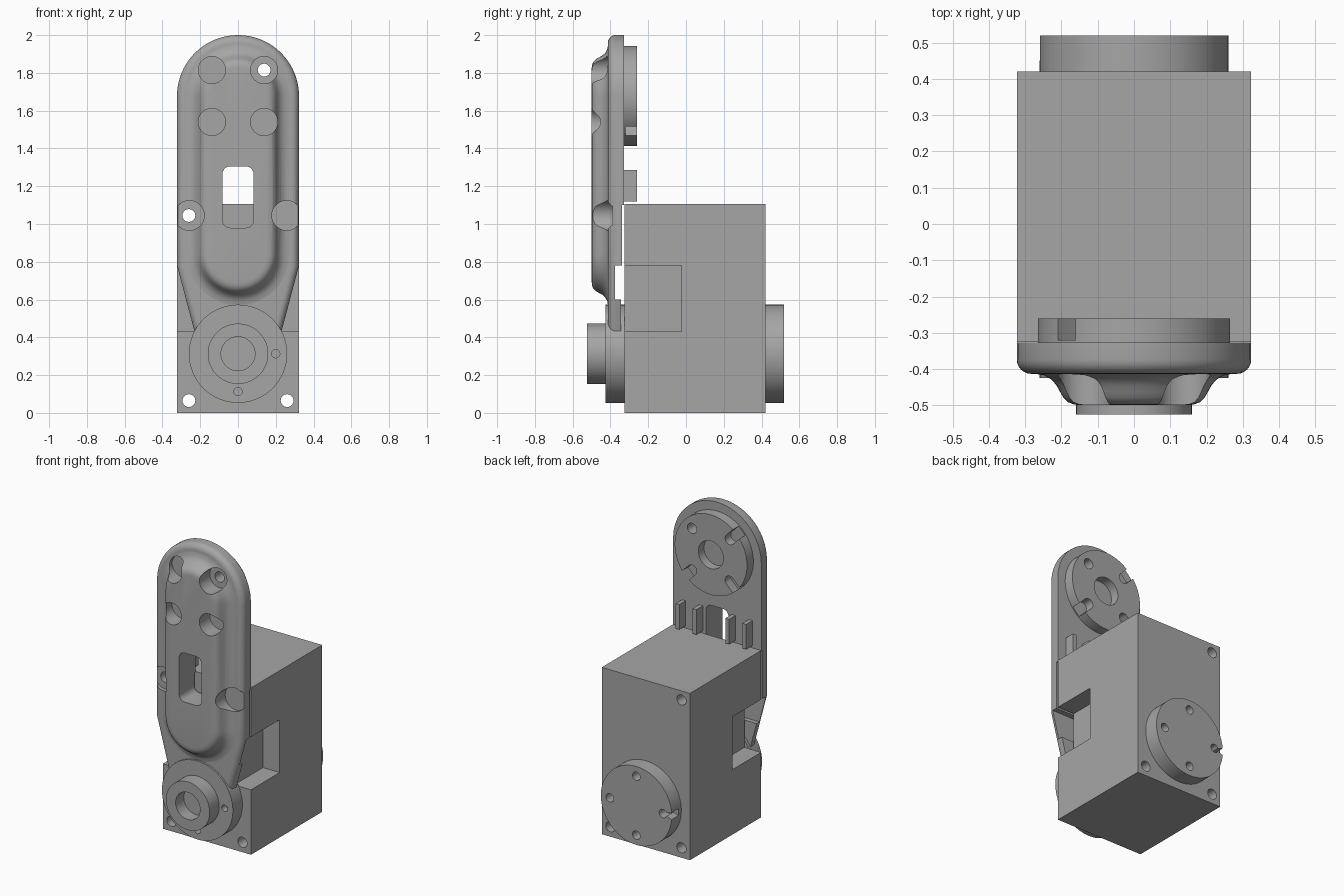
import bpy, bmesh, math
from mathutils import Matrix, Vector

cube = bpy.data.objects.get("Cube")
if cube:
    bpy.data.objects.remove(cube, do_unlink=True)

grey = bpy.data.materials.new("plain_grey")
grey.use_nodes = True
GREY = (0.38, 0.38, 0.38, 1)
grey.diffuse_color = GREY
grey.node_tree.nodes["Principled BSDF"].inputs["Base Color"].default_value = GREY


def make(name, bm):
    bmesh.ops.recalc_face_normals(bm, faces=bm.faces)
    mesh = bpy.data.meshes.new(name)
    bm.to_mesh(mesh)
    bm.free()
    mesh.materials.append(grey)
    ob = bpy.data.objects.new(name, mesh)
    bpy.context.collection.objects.link(ob)
    return ob


def box(name, x, y, z):
    bm = bmesh.new()
    size = [b - a for a, b in (x, y, z)]
    mid = Vector([(a + b) / 2 for a, b in (x, y, z)])
    bmesh.ops.create_cube(bm, size=1, matrix=Matrix.Translation(mid) @ Matrix.Diagonal((*size, 1)))
    return make(name, bm)


def loft(name, rings):
    """Skin a stack of equal-length closed rings and cap both ends."""
    bm = bmesh.new()
    rows = [[bm.verts.new(p) for p in ring] for ring in rings]
    n = len(rows[0])
    for a, b in zip(rows, rows[1:]):
        for i in range(n):
            j = (i + 1) % n
            bm.faces.new((a[i], a[j], b[j], b[i]))
    bm.faces.new(rows[0])
    bm.faces.new(rows[-1])
    return make(name, bm)


def arc(cx, cz, r, start, end, steps):
    angles = [math.radians(start + (end - start) * i / steps) for i in range(steps + 1)]
    return [(cx + r * math.cos(a), cz + r * math.sin(a)) for a in angles]


def prism(name, outline, y0, y1):
    return loft(name, [[(x, y, z) for x, z in outline] for y in (y0, y1)])


def rod(name, x, z, r, y0, y1, sides=32):
    return prism(name, arc(x, z, r, 0, 360 - 360 / sides, sides - 1), y0, y1)


def cut(ob, cutters):
    """Subtract each cutter in turn, bake the result and drop the cutters."""
    for c in cutters:
        mod = ob.modifiers.new("cut", 'BOOLEAN')
        mod.operation, mod.solver, mod.object = 'DIFFERENCE', 'EXACT', c
    bpy.context.view_layer.update()
    graph = bpy.context.evaluated_depsgraph_get()
    mesh = bpy.data.meshes.new_from_object(ob.evaluated_get(graph))
    ob.modifiers.clear()
    ob.data = mesh
    for c in cutters:
        bpy.data.objects.remove(c, do_unlink=True)


def smooth(ob):
    bpy.ops.object.select_all(action='DESELECT')
    ob.select_set(True)
    bpy.context.view_layer.objects.active = ob
    bpy.ops.object.shade_smooth_by_angle(angle=math.radians(32))


W = 0.323           # half width of body and arm
AXLE = 0.313        # height of the lower pivot
ARCH = 1.677        # height of the upper pivot

# Motor body with side notches and corner screw holes
body = box("motor_body", (-W, W), (-0.325, 0.42), (0, 1.105))
cutters = [rod("screw_cut", x, z, 0.034, -0.6, 0.6, 20)
           for x, z in ((-0.26, 0.065), (0.26, 0.065), (-0.26, 1.045))]
for s in (-1, 1):
    cutters.append(box("notch_cut", sorted((s * 0.2, s * 0.5)), (-0.5, -0.025), (0.43, 0.78)))
cut(body, cutters)

# Rear output disc with four holes, one opening to the rim
rear = rod("rear_disc", 0, AXLE, 0.26, 0.42, 0.52, 64)
cutters = [rod("hole_cut", 0.195 * math.cos(k * math.pi / 2),
               AXLE + 0.195 * math.sin(k * math.pi / 2), 0.028, 0.45, 0.6, 20) for k in range(4)]
cutters.append(prism("wedge_cut", [(-0.19, AXLE), (-0.28, AXLE + 0.03), (-0.28, AXLE - 0.03)], 0.45, 0.6))
cut(rear, cutters)

# Front pivot: disc, boss and blind bore
front = rod("front_disc", 0, AXLE, 0.26, -0.425, -0.325, 64)
cut(front, [rod("hole_cut", x, z, 0.022, -0.5, -0.38, 16)
            for x, z in ((0.2, AXLE), (0, AXLE - 0.2))])
boss = rod("front_boss", 0, AXLE, 0.16, -0.525, -0.425, 48)
cut(boss, [rod("bore_cut", 0, AXLE, 0.09, -0.6, -0.44)])


def plate_ring(inset, y):
    """Arched outline narrowing towards the lower pivot."""
    pts = arc(0, ARCH, W - inset, 0, 180, 40)
    pts += [(-W + inset, 0.78), (-0.23 + inset, 0.43), (0.23 - inset, 0.43), (W - inset, 0.78)]
    return [(x, y, z) for x, z in pts]


def stadium_ring(r, y):
    pts = arc(0, ARCH, r, 0, 180, 28) + arc(0, 0.84, r, 180, 360, 28)
    return [(x, y, z) for x, z in pts]


def arm_cutters():
    """Screw pockets, through holes and the rounded slot."""
    out = [rod("pocket_cut", s * x, z, r, -0.6, -0.39)
           for s in (-1, 1)
           for x, z, r in ((0.138, 1.815, 0.072), (0.138, 1.54, 0.072), (0.258, 1.045, 0.079))]
    out += [rod("through_cut", x, z, 0.034, -0.7, -0.2, 20)
            for x, z in ((0.138, 1.815), (-0.26, 1.045))]
    corners = ((0.042, 1.265, 0), (-0.042, 1.265, 90), (-0.042, 1.02, 180), (0.042, 1.02, 270))
    slot = [p for x, z, a in corners for p in arc(x, z, 0.04, a, a + 90, 6)]
    return out + [prism("slot_cut", slot, -0.7, -0.2)]


# Arm plate with a rounded front edge and stepped back
fillet = [(0.04 * (1 - math.cos(a)), -0.373 - 0.04 * math.sin(a))
          for a in [math.pi / 2 * i / 6 for i in range(7)]]
plate = loft("arm_plate", [plate_ring(0, -0.327)] + [plate_ring(i, y) for i, y in fillet])
cut(plate, arm_cutters() + [
    box("step_cut", (-1, 1), (-0.34, 0), (0.77, 1.1)),
    box("gap_cut", (-1, 1), (-0.375, 0), (0.6, 0.78)),
    box("foot_cut", (-1, 1), (-0.345, 0), (0.3, 0.61))])

# Raised spine on the arm, flared into the plate
spine_profile = ((0.27, -0.40), (0.27, -0.413), (0.248, -0.417), (0.228, -0.428), (0.214, -0.444),
                 (0.204, -0.462), (0.195, -0.478), (0.182, -0.491), (0.166, -0.497), (0.15, -0.499))
spine = loft("arm_spine", [stadium_ring(r, y) for r, y in spine_profile])
cut(spine, arm_cutters())

# Upper idler disc on the back of the arm
idler = rod("idler_disc", 0, ARCH, 0.265, -0.33, -0.26, 64)
cutters = [rod("bore_cut", 0, ARCH, 0.092, -0.32, -0.1),
           rod("through_cut", 0.138, 1.815, 0.034, -0.5, -0.1, 20)]
for angle in (135, 225, 315):
    a = math.radians(angle)
    d, n = (math.cos(a), math.sin(a)), (-math.sin(a), math.cos(a))
    keyhole = [(d[0] * u + n[0] * v, ARCH + d[1] * u + n[1] * v)
               for u, v in [(p[0] + 0.195, p[1]) for p in arc(0, 0, 0.034, 90, 270, 10)]
               + [(0.3, -0.034), (0.3, 0.034)]]
    cutters.append(prism("keyhole_cut", keyhole, -0.32, -0.1))
cut(idler, cutters)

# Small ribs behind the arm above the body
for side, s in (("left", 1), ("right", -1)):
    for label, x in (("inner", 0.12), ("outer", 0.245)):
        box(f"{side}_{label}_rib", (s * x - 0.014, s * x + 0.014), (-0.345, -0.26), (1.12, 1.285))

for ob in (body, rear, front, boss, plate, spine, idler):
    smooth(ob)
